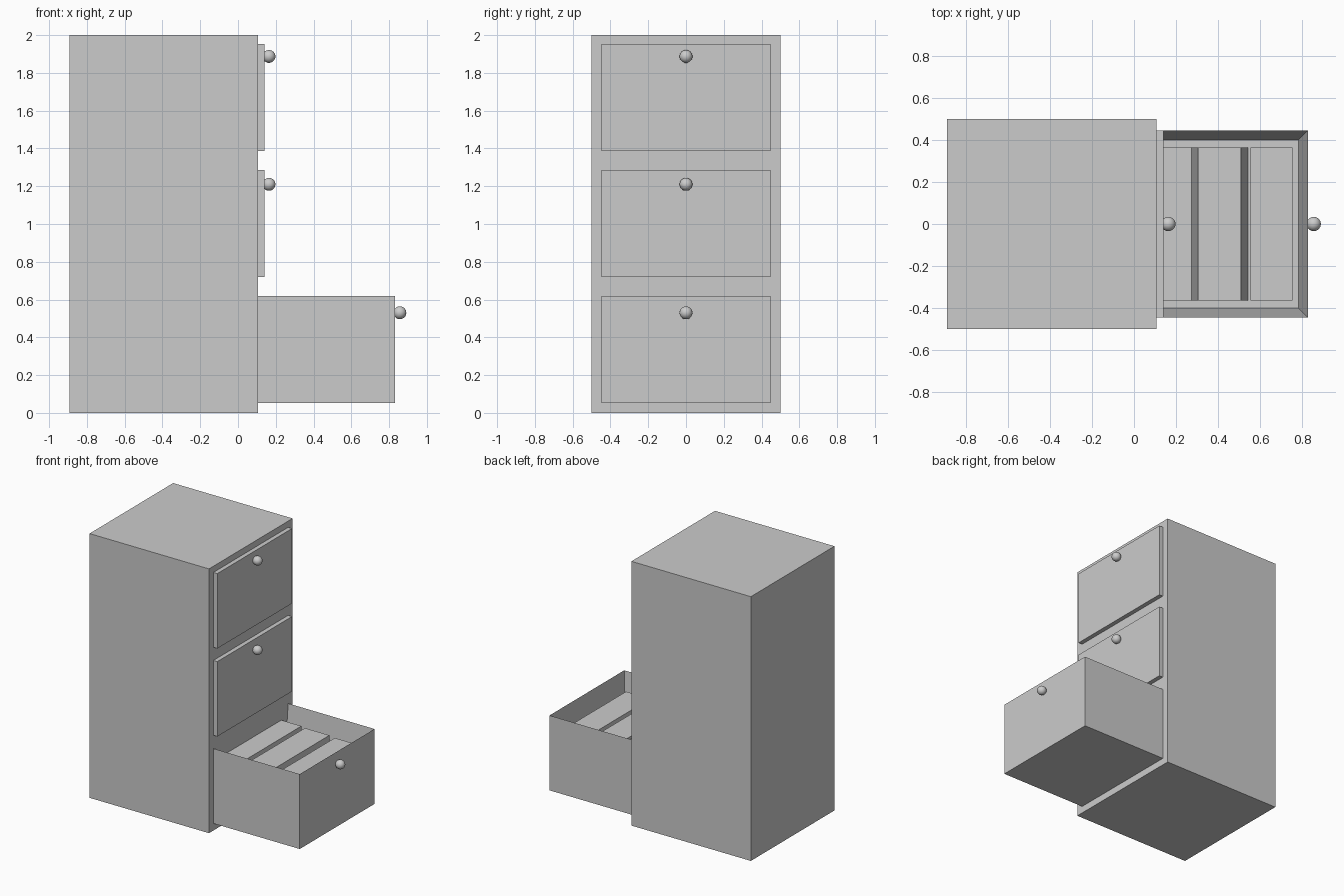
import bpy, bmesh

if "Cube" in bpy.data.objects:
    bpy.data.objects.remove(bpy.data.objects["Cube"])


def prism(name, profile, y0, y1):
    """Extrude an x-z outline from y0 to y1."""
    bm = bmesh.new()
    face = bm.faces.new([bm.verts.new((x, y0, z)) for x, z in profile])
    ext = bmesh.ops.extrude_face_region(bm, geom=[face])
    moved = [g for g in ext["geom"] if isinstance(g, bmesh.types.BMVert)]
    bmesh.ops.translate(bm, verts=moved, vec=(0, y1 - y0, 0))
    bmesh.ops.recalc_face_normals(bm, faces=bm.faces)
    return finish(name, bm)


def finish(name, bm):
    mesh = bpy.data.meshes.new(name)
    bm.to_mesh(mesh)
    bm.free()
    obj = bpy.data.objects.new(name, mesh)
    bpy.context.collection.objects.link(obj)
    return obj


def box(name, x0, x1, half_y, z0, z1):
    return prism(name, [(x0, z0), (x1, z0), (x1, z1), (x0, z1)], -half_y, half_y)


def knob(name, x, z):
    bpy.ops.mesh.primitive_uv_sphere_add(segments=32, ring_count=16, radius=0.034,
                                         location=(x, 0, z))
    obj = bpy.context.object
    obj.name = name
    bpy.ops.object.shade_smooth()


# Cabinet body
box("cabinet_body", -0.893, 0.107, 0.5, 0, 2)

# Closed drawer fronts with knobs
for label, z in (("top", 1.386), ("middle", 0.72)):
    box(label + "_drawer_front", 0.09, 0.14, 0.447, z, z + 0.567)
    knob(label + "_knob", 0.164, z + 0.49 if label == "middle" else 1.887)

# Open bottom drawer: inset the top and push it down to hollow the box
drawer = box("open_drawer", 0.035, 0.83, 0.447, 0.053, 0.62)
bm = bmesh.new()
bm.from_mesh(drawer.data)
bm.normal_update()
top = max(bm.faces, key=lambda f: f.calc_center_median().z)
bmesh.ops.inset_region(bm, faces=[top], thickness=0.066)
bmesh.ops.translate(bm, verts=top.verts, vec=(0, 0, -0.5))
bm.to_mesh(drawer.data)
bm.free()
knob("bottom_knob", 0.857, 0.53)

# Paper stacks standing in the drawer; the middle one spreads at its foot
box("rear_files", 0.102, 0.275, 0.365, 0.115, 0.525)
prism("middle_files", [(0.275, 0.115), (0.545, 0.115), (0.51, 0.518), (0.305, 0.518)],
      -0.365, 0.365)
box("front_files", 0.555, 0.757, 0.365, 0.115, 0.51)
